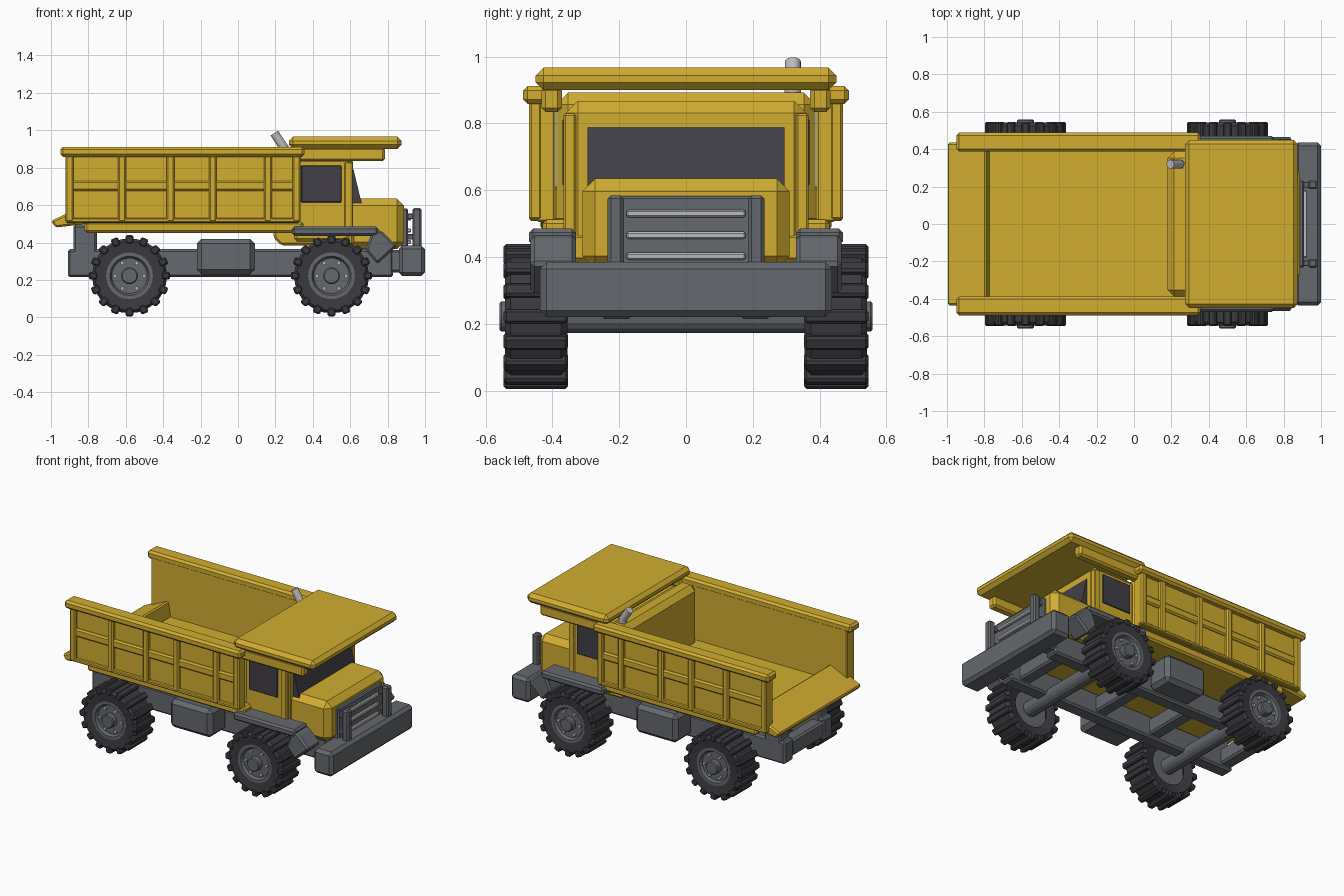
import bpy, bmesh, math
from mathutils import Matrix, Vector

if "Cube" in bpy.data.objects:
    bpy.data.objects.remove(bpy.data.objects["Cube"])


def material(name, color):
    mat = bpy.data.materials.new(name)
    mat.use_nodes = True
    mat.diffuse_color = (*color, 1)
    mat.node_tree.nodes["Principled BSDF"].inputs["Base Color"].default_value = (*color, 1)
    return mat


YELLOW = material("yellow paint", (0.64, 0.42, 0.03))
GREY = material("grey metal", (0.13, 0.14, 0.155))
RUBBER = material("dark rubber", (0.045, 0.042, 0.05))
GLASS = material("dark glass", (0.055, 0.05, 0.063))
SILVER = material("silver", (0.5, 0.5, 0.51))


def finish(name, bm, mat, bevel=0.0, mirror=False):
    """Turn a bmesh into an object with optional bevel and left-right mirror."""
    bmesh.ops.recalc_face_normals(bm, faces=bm.faces)
    mesh = bpy.data.meshes.new(name)
    bm.to_mesh(mesh)
    bm.free()
    mesh.materials.append(mat)
    obj = bpy.data.objects.new(name, mesh)
    bpy.context.collection.objects.link(obj)
    if bevel:
        mod = obj.modifiers.new("Bevel", "BEVEL")
        mod.width, mod.segments = bevel, 1
        mod.limit_method, mod.angle_limit = "ANGLE", math.radians(25)
    if mirror:
        mod = obj.modifiers.new("Mirror", "MIRROR")
        mod.use_axis = (False, True, False)
        mod.use_mirror_merge = False
    return obj


def add_box(bm, x, y, z, turn=Matrix()):
    size = [b - a for a, b in (x, y, z)]
    center = Vector([(a + b) / 2 for a, b in (x, y, z)])
    bmesh.ops.create_cube(bm, size=1, matrix=turn @ Matrix.Translation(center) @ Matrix.Diagonal((*size, 1)))


def box(name, mat, x, y, z, bevel=0.012, mirror=False):
    bm = bmesh.new()
    add_box(bm, x, y, z)
    return finish(name, bm, mat, bevel, mirror)


def wide(half):
    return (-half, half)


def prism(name, mat, outline, y, bevel=0.012, mirror=False):
    """Extrude a side outline of (x, z) points across y."""
    bm = bmesh.new()
    face = bm.faces.new([bm.verts.new((px, y[0], pz)) for px, pz in outline])
    out = bmesh.ops.extrude_face_region(bm, geom=[face])["geom"]
    verts = [v for v in out if isinstance(v, bmesh.types.BMVert)]
    bmesh.ops.translate(bm, verts=verts, vec=(0, y[1] - y[0], 0))
    return finish(name, bm, mat, bevel, mirror)


def add_rod(bm, start, end, radius, sides):
    start, end = Vector(start), Vector(end)
    axis = end - start
    turn = axis.to_track_quat("Z", "Y").to_matrix().to_4x4()
    bmesh.ops.create_cone(bm, cap_ends=True, segments=sides, radius1=radius, radius2=radius,
                          depth=axis.length, matrix=Matrix.Translation((start + end) / 2) @ turn)


def lathe(name, mat, profile, place, steps):
    """Spin (radius, y) points about a wheel axle."""
    bm = bmesh.new()
    verts = [bm.verts.new((r, y, 0)) for r, y in profile]
    edges = [bm.edges.new(pair) for pair in zip(verts, verts[1:])]
    bmesh.ops.spin(bm, geom=verts + edges, cent=(0, 0, 0), axis=(0, 1, 0),
                   angle=math.tau, steps=steps, use_duplicate=False)
    bmesh.ops.remove_doubles(bm, verts=bm.verts, dist=0.0005)
    bmesh.ops.translate(bm, verts=bm.verts, vec=place)
    return finish(name, bm, mat, mirror=True)


# Wheels and axles
def wheel_pair(label, x):
    place = Vector((x, 0, 0.222))
    shift = Matrix.Translation(place)
    lathe(label + "_tyre", RUBBER,
          [(0.12, 0.37), (0.18, 0.355), (0.2, 0.375), (0.2, 0.525), (0.185, 0.542), (0.122, 0.535), (0.118, 0.51)],
          place, 28)
    lathe(label + "_rim", GREY,
          [(0, 0.38), (0.125, 0.38), (0.125, 0.536), (0.105, 0.536), (0.095, 0.518), (0, 0.518)], place, 28)
    treads, bolts, hub = bmesh.new(), bmesh.new(), bmesh.new()
    count = 16
    for i in range(count):
        turn = shift @ Matrix.Rotation(math.tau * i / count, 4, "Y")
        add_box(treads, wide(0.021), (0.353, 0.546), (0.17, 0.217), turn)
    finish(label + "_tyre_treads", treads, RUBBER, 0.008, True)
    for i in range(6):
        a = math.tau * i / 6
        spot = place + Vector((math.cos(a), 0, math.sin(a))) * 0.078
        add_rod(bolts, spot + Vector((0, 0.51, 0)), spot + Vector((0, 0.53, 0)), 0.011, 6)
    finish(label + "_wheel_bolts", bolts, SILVER, mirror=True)
    add_rod(hub, place + Vector((0, 0.5, 0)), place + Vector((0, 0.559, 0)), 0.045, 16)
    finish(label + "_hub", hub, GREY, 0.006, True)
    axle = bmesh.new()
    add_rod(axle, place - Vector((0, 0.4, 0)), place + Vector((0, 0.4, 0)), 0.05, 16)
    finish(label + "_axle", axle, GREY)


wheel_pair("rear", -0.58)
wheel_pair("front", 0.5)

# Chassis
box("frame_rail", GREY, (-0.91, 0.83), (0.16, 0.255), (0.215, 0.365), mirror=True)
for n, x in enumerate((-0.86, -0.3, 0.12, 0.72)):
    box(f"frame_crossmember_{n}", GREY, (x - 0.045, x + 0.045), wide(0.17), (0.235, 0.345))
box("bed_hinge_block", GREY, (-0.88, -0.755), (0.16, 0.255), (0.34, 0.495), mirror=True)
box("fuel_tank", GREY, (-0.22, 0.09), (0.24, 0.42), (0.23, 0.42), 0.025, True)
box("front_bumper", GREY, (0.86, 1.0), wide(0.437), (0.22, 0.385), 0.02)
box("bumper_mount", GREY, (0.78, 0.88), (0.16, 0.25), (0.24, 0.36), mirror=True)

# Front fenders: a flat shelf with a tilted end
box("fender_top", GREY, (0.29, 0.75), (0.33, 0.47), (0.435, 0.485), 0.012, True)
prism("fender_end", GREY, [(0.72, 0.465), (0.765, 0.465), (0.85, 0.38), (0.745, 0.285), (0.68, 0.36)],
      (0.33, 0.465), 0.012, True)

# Cab and hood
box("cab", YELLOW, (0.28, 0.615), wide(0.36), (0.385, 0.868), 0.036)
prism("cab_base", YELLOW, [(0.19, 0.47), (0.19, 0.425), (0.23, 0.385), (0.62, 0.385), (0.62, 0.47)], wide(0.345))
box("hood", YELLOW, (0.57, 0.888), wide(0.31), (0.365, 0.635), 0.038)
prism("windshield", GLASS, [(0.6, 0.79), (0.618, 0.79), (0.662, 0.605), (0.6, 0.605)], wide(0.295), 0)
box("side_window", GLASS, (0.338, 0.553), (0.361, 0.37), (0.615, 0.812), 0.003, True)
box("door_pillar", YELLOW, (0.57, 0.615), (0.33, 0.367), (0.44, 0.83), 0.006, True)

# Grille
box("grille_panel", GREY, (0.87, 0.91), wide(0.232), (0.37, 0.583), 0.008)
for n, z in enumerate((0.402, 0.465, 0.53)):
    box(f"grille_slat_{n}", SILVER, (0.905, 0.926), wide(0.178), (z - 0.011, z + 0.011), 0.005)
box("grille_post", GREY, (0.932, 0.98), (0.186, 0.235), (0.375, 0.585), 0.01, True)
for n, z in enumerate((0.43, 0.54)):
    box(f"post_bracket_{n}", GREY, (0.9, 0.94), (0.195, 0.225), (z - 0.015, z + 0.015), 0.004, True)

# Dump bed
box("bed_floor", YELLOW, (-0.82, 0.35), wide(0.43), (0.452, 0.512))
box("bed_side", YELLOW, (-0.92, 0.33), (0.39, 0.447), (0.505, 0.88), 0.006, True)
box("bed_top_rail", YELLOW, (-0.95, 0.355), (0.388, 0.488), (0.858, 0.912), 0.014, True)
box("bed_bottom_rib", YELLOW, (-0.92, 0.33), (0.43, 0.468), (0.508, 0.53), 0.005, True)
box("bed_middle_rib", YELLOW, (-0.92, 0.33), (0.43, 0.462), (0.675, 0.73), 0.01, True)
for n, x in enumerate((-0.9, -0.62, -0.36, -0.135, 0.16, 0.312)):
    box(f"bed_side_rib_{n}", YELLOW, (x - 0.021, x + 0.021), (0.43, 0.47), (0.51, 0.87), 0.008, True)
box("bed_headboard", YELLOW, (0.18, 0.31), wide(0.388), (0.48, 0.892), 0.035)
prism("tail_lip", YELLOW, [(-1, 0.515), (-0.79, 0.615), (-0.77, 0.505), (-0.975, 0.48)], wide(0.436), 0.01)

# Cab guard over the roof
box("cab_guard", YELLOW, (0.272, 0.875), wide(0.45), (0.9, 0.967), 0.023)
box("cab_guard_beam", YELLOW, (0.3, 0.785), (0.372, 0.432), (0.835, 0.91), 0.012, True)

# Exhaust pipe, bent backwards at the top
pipe = bmesh.new()
add_rod(pipe, (0.245, 0.32, 0.8), (0.245, 0.32, 0.92), 0.025, 16)
add_rod(pipe, (0.25, 0.32, 0.9), (0.194, 0.32, 0.985), 0.024, 16)
finish("exhaust_pipe", pipe, SILVER)
